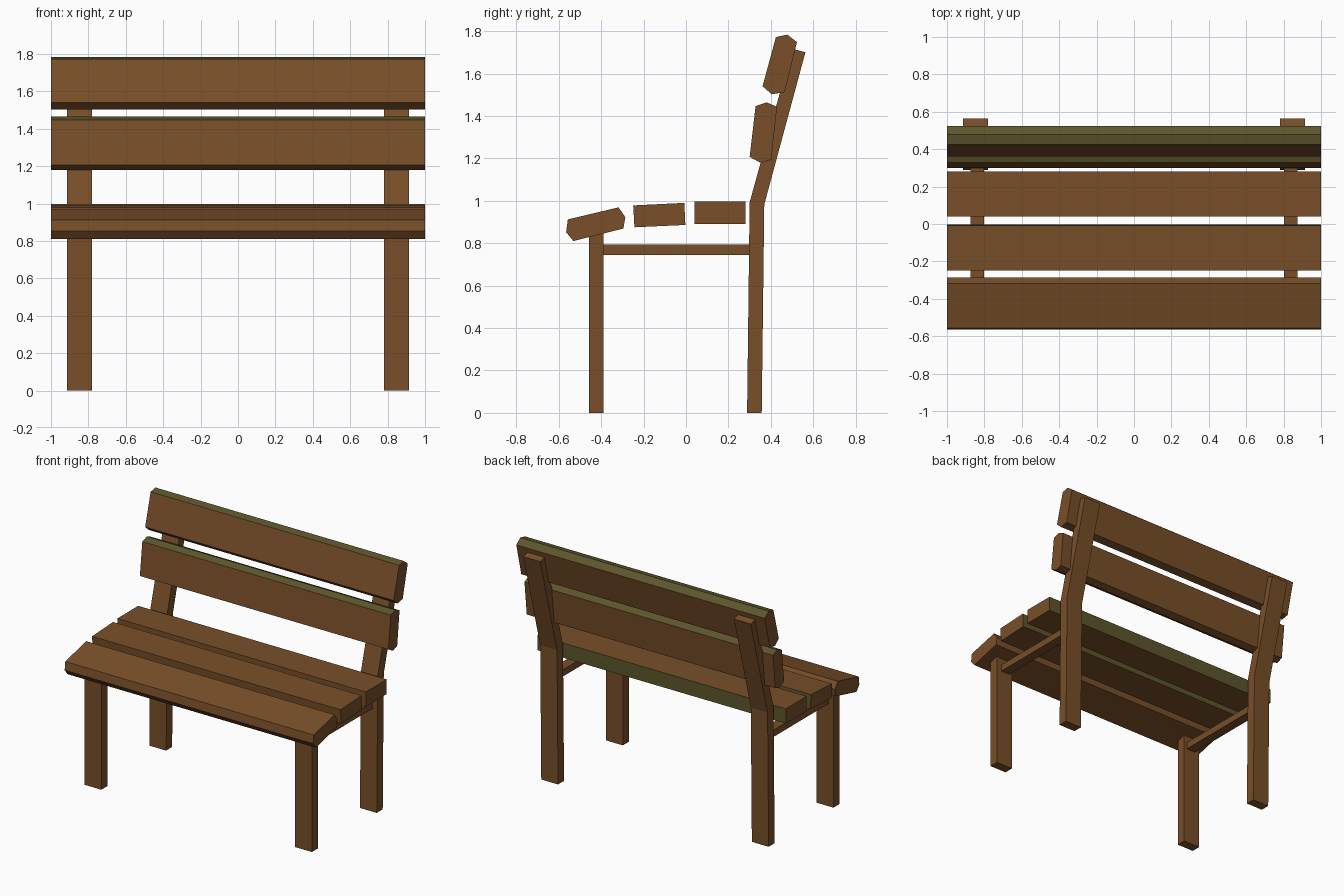
import bpy, bmesh

if "Cube" in bpy.data.objects:
    bpy.data.objects.remove(bpy.data.objects["Cube"])


def material(name, rgb):
    m = bpy.data.materials.new(name)
    m.diffuse_color = (*rgb, 1)
    m.use_nodes = True
    m.node_tree.nodes["Principled BSDF"].inputs["Base Color"].default_value = m.diffuse_color
    return m


WOOD = material("brown wood", (0.188, 0.078, 0.022))
MOSS = material("mossy green", (0.110, 0.093, 0.026))


def extrude(name, profile, x0, x1, mossy=None):
    """Extrude a (y, z) profile along x; faces whose normal passes the rule turn mossy."""
    bm = bmesh.new()
    face = bm.faces.new([bm.verts.new((x0, y, z)) for y, z in profile])
    moved = bmesh.ops.extrude_face_region(bm, geom=[face])["geom"]
    verts = [v for v in moved if isinstance(v, bmesh.types.BMVert)]
    bmesh.ops.translate(bm, verts=verts, vec=(x1 - x0, 0, 0))
    bmesh.ops.recalc_face_normals(bm, faces=bm.faces)
    bm.normal_update()
    for f in bm.faces:
        f.material_index = int(bool(mossy and mossy(f.normal)))
    mesh = bpy.data.meshes.new(name)
    bm.to_mesh(mesh)
    bm.free()
    mesh.materials.append(WOOD)
    mesh.materials.append(MOSS)
    obj = bpy.data.objects.new(name, mesh)
    bpy.context.collection.objects.link(obj)
    return obj


def upward(n):
    return n.z > 0.5


def backward(n):
    return n.y > 0.7


# Seat slats
extrude("seat_slat_front", [(-0.565, 0.852), (-0.557, 0.912), (-0.318, 0.969),
                            (-0.286, 0.923), (-0.295, 0.869), (-0.531, 0.810)], -1, 1)
extrude("seat_slat_middle", [(-0.249, 0.978), (-0.008, 0.990),
                             (-0.003, 0.886), (-0.243, 0.875)], -1, 1, backward)
extrude("seat_slat_rear", [(0.041, 0.997), (0.281, 0.997),
                           (0.281, 0.890), (0.041, 0.890)], -1, 1, backward)

# Backrest slats with mossy top edges
extrude("back_slat_lower", [(0.300, 1.207), (0.328, 1.446), (0.380, 1.464),
                            (0.429, 1.443), (0.402, 1.195), (0.353, 1.178)], -1, 1, upward)
extrude("back_slat_upper", [(0.361, 1.540), (0.424, 1.772), (0.478, 1.783),
                            (0.523, 1.748), (0.465, 1.512), (0.404, 1.502)], -1, 1, upward)

# Legs and side rails, mirrored left and right
for side, s in (("left", -1), ("right", 1)):
    extrude(f"front_leg_{side}", [(-0.457, 0), (-0.388, 0), (-0.388, 0.852), (-0.457, 0.838)],
            s * 0.78, s * 0.915)
    extrude(f"back_leg_{side}", [(0.288, 0), (0.357, 0), (0.369, 0.982), (0.563, 1.700),
                                 (0.500, 1.717), (0.300, 0.992)], s * 0.78, s * 0.915)
    extrude(f"side_rail_{side}", [(-0.39, 0.745), (0.30, 0.745), (0.30, 0.795), (-0.39, 0.795)],
            s * 0.803, s * 0.875)
